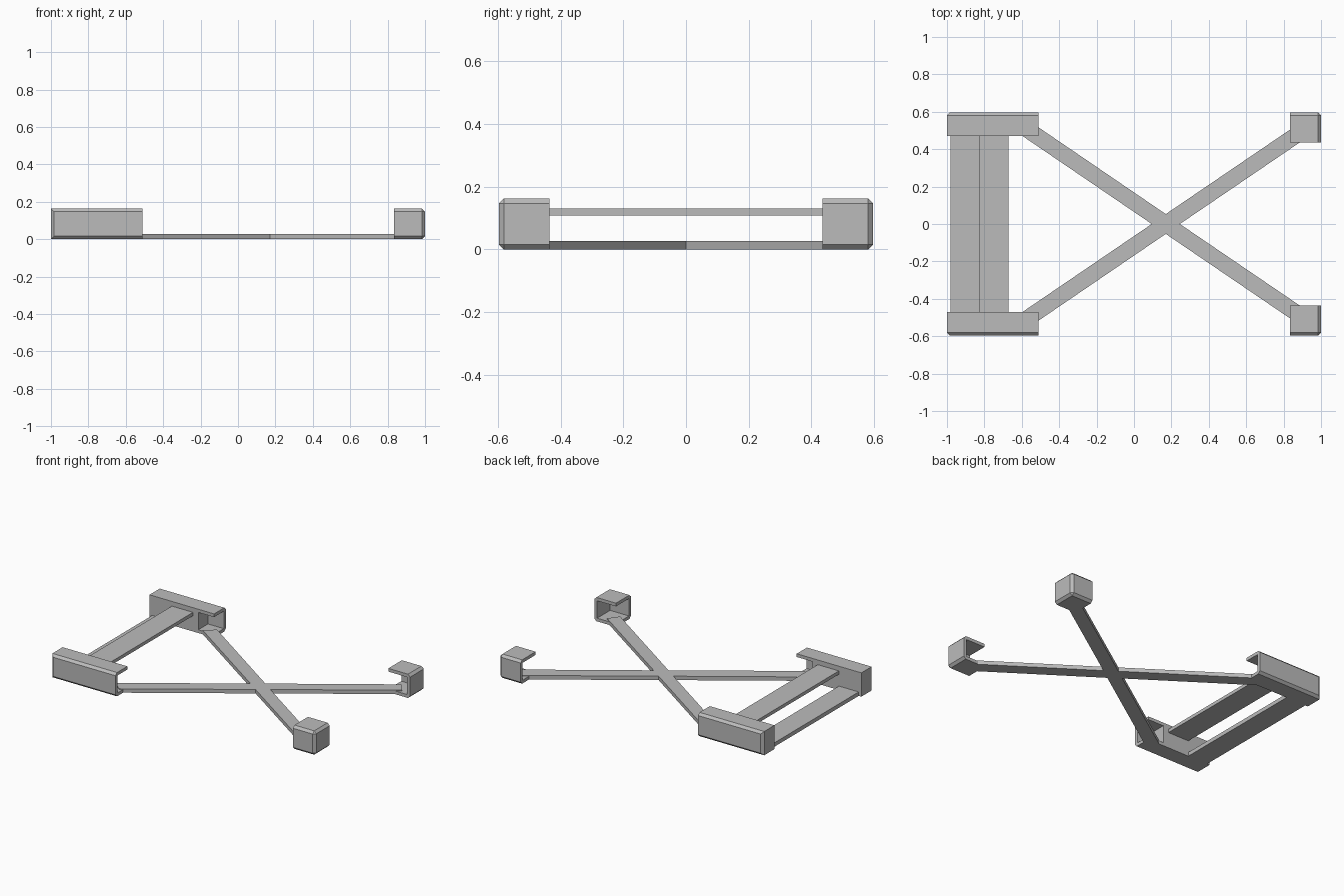
import bpy
import bmesh
from mathutils import Vector

cube = bpy.data.objects.get("Cube")
if cube:
    bpy.data.objects.remove(cube, do_unlink=True)

grey = bpy.data.materials.new("plain grey")
grey.use_nodes = True
colour = (0.5, 0.5, 0.5, 1)
grey.diffuse_color = colour
grey.node_tree.nodes["Principled BSDF"].inputs["Base Color"].default_value = colour

HEIGHT, DEPTH, WALL, CHAMFER = 0.163, 0.597, 0.022, 0.016


def add_object(name, bm):
    bmesh.ops.recalc_face_normals(bm, faces=bm.faces)
    mesh = bpy.data.meshes.new(name)
    bm.to_mesh(mesh)
    bm.free()
    mesh.materials.append(grey)
    ob = bpy.data.objects.new(name, mesh)
    bpy.context.collection.objects.link(ob)
    return ob


def box(low, high):
    bm = bmesh.new()
    low, high = Vector(low), Vector(high)
    bmesh.ops.create_cube(bm, size=1)
    for v in bm.verts:
        v.co = (low + high) / 2 + v.co * (high - low)
    return bm


def bracket(name, low, high, cut_low, cut_high, outer):
    # Chamfer the edges around the outer faces, then hollow the inside
    bm = box(low, high)
    bm.normal_update()
    inner = [Vector((0, -1, 0)), Vector((-1, 0, 0) if low[0] > 0 else (1, 0, 0))]

    def faces_dir(edge, dirs):
        return any(f.normal.dot(Vector(d)) > 0.9 for f in edge.link_faces for d in dirs)

    edges = [e for e in bm.edges if faces_dir(e, outer) and not faces_dir(e, inner)]
    bmesh.ops.bevel(bm, geom=edges, offset=CHAMFER, segments=1, affect='EDGES')
    ob = add_object(name, bm)

    cutter = add_object(name + "_cutter", box(cut_low, cut_high))
    cutter.hide_render = True
    cutter.hide_set(True)
    cutter.display_type = 'WIRE'
    hollow = ob.modifiers.new("hollow", 'BOOLEAN')
    hollow.operation = 'DIFFERENCE'
    hollow.solver = 'EXACT'
    hollow.object = cutter
    # Bake the cut so the helper can go away
    depsgraph = bpy.context.evaluated_depsgraph_get()
    ob.data = bpy.data.meshes.new_from_object(ob.evaluated_get(depsgraph))
    ob.modifiers.clear()
    bpy.data.objects.remove(cutter, do_unlink=True)

    mirror = ob.modifiers.new("other_side", 'MIRROR')
    mirror.use_axis = (False, True, False)
    mirror.use_mirror_merge = False


# Long channels, solid where the bars join and hollow at the inner end
bracket("long_bracket", (-1, 0.47, 0), (-0.51, DEPTH, HEIGHT),
        (-0.63, 0.4, WALL), (-0.4, DEPTH - WALL, HEIGHT - WALL), [(0, 1, 0)])

# Corner brackets, open toward the middle
bracket("corner_bracket", (0.835, 0.435, 0), (1, DEPTH, HEIGHT),
        (0.7, 0.3, WALL), (1 - WALL, DEPTH - WALL, HEIGHT - WALL),
        [(0, 1, 0), (1, 0, 0)])

# Two flat bars joining the long brackets
add_object("lower_bar", box((-0.98, -0.47, 0), (-0.83, 0.47, 0.027)))
add_object("upper_bar", box((-0.83, -0.47, 0.108), (-0.67, 0.47, 0.131)))

# Crossed struts as one extruded outline
half = [(0.245, 0), (0.92, 0.459), (0.87, 0.529), (0.17, 0.053),
        (-0.53, 0.53), (-0.6, 0.473), (0.095, 0)]
outline = half + [(x, -y) for x, y in reversed(half[1:-1])]
bm = bmesh.new()
face = bm.faces.new([bm.verts.new((x, y, 0)) for x, y in outline])
top = bmesh.ops.extrude_face_region(bm, geom=[face])["geom"]
bmesh.ops.translate(bm, vec=(0, 0, 0.027),
                    verts=[g for g in top if isinstance(g, bmesh.types.BMVert)])
add_object("cross_struts", bm)
